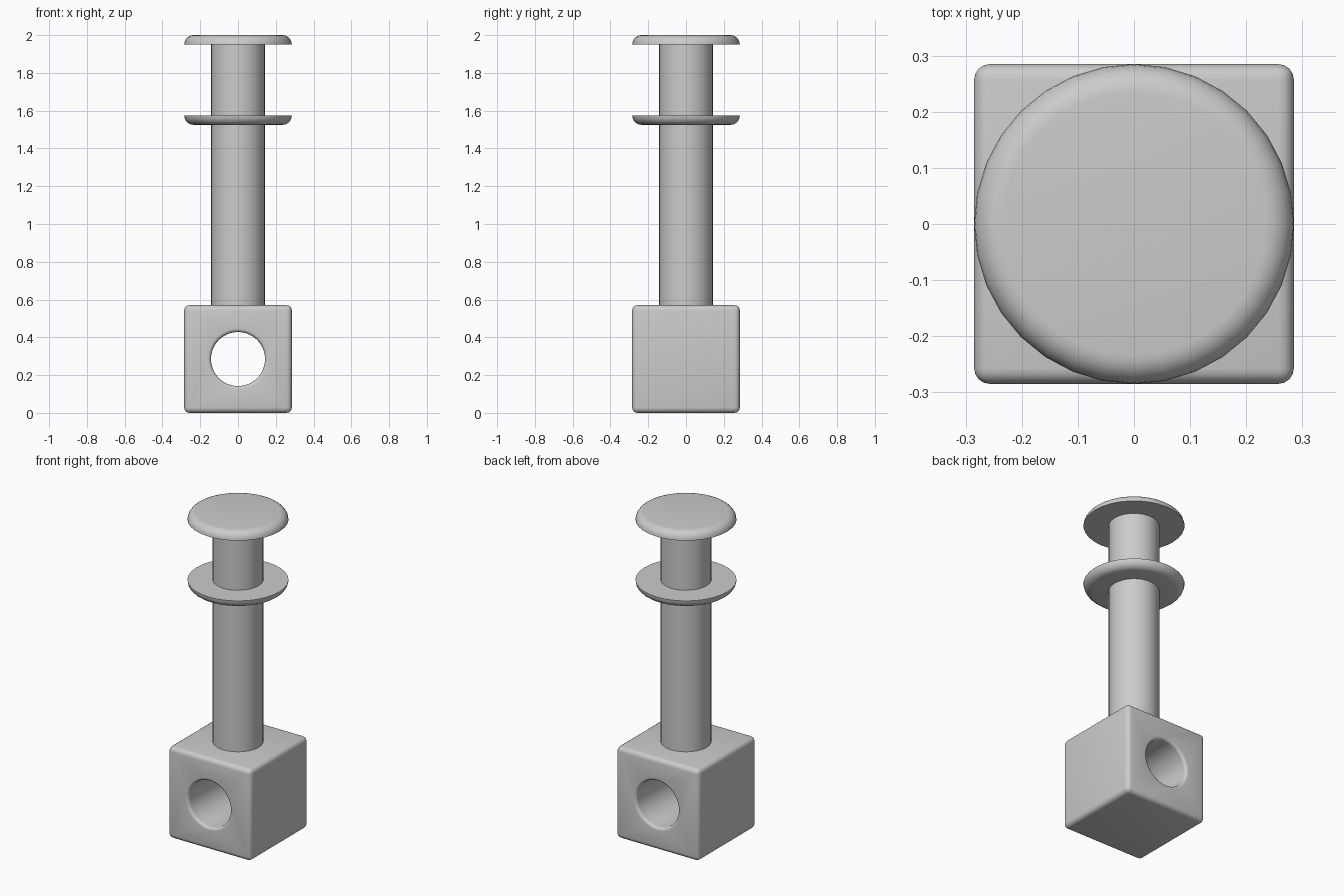
import bpy
import math
from mathutils import Matrix

cube = bpy.data.objects.get("Cube")
if cube:
    bpy.data.objects.remove(cube, do_unlink=True)

HALF = 0.285       # half width of the block and radius of the flanges
SHAFT = 0.143      # shaft radius
THICK = 0.05       # flange thickness
BLOCK_TOP = 2 * HALF

grey = bpy.data.materials.new("plain grey")
grey.use_nodes = True
colour = (0.6, 0.6, 0.6, 1)
grey.diffuse_color = colour
grey.node_tree.nodes["Principled BSDF"].inputs["Base Color"].default_value = colour


def arc(r, z, radius, start, end, steps=6):
    """Profile points on a circular arc, angles in degrees."""
    angles = [math.radians(start + (end - start) * i / steps) for i in range(steps + 1)]
    return [(r + radius * math.cos(a), z + radius * math.sin(a)) for a in angles]


def lathe(name, profile, sides=32):
    """Closed solid turned around z from (radius, height) points, bottom to top."""
    verts, faces = [], []
    for r, z in profile:
        for s in range(sides):
            a = math.tau * s / sides
            verts.append((r * math.cos(a), r * math.sin(a), z))
    for k in range(len(profile) - 1):
        for s in range(sides):
            t = (s + 1) % sides
            faces.append((k * sides + s, k * sides + t, (k + 1) * sides + t, (k + 1) * sides + s))
    faces.append(tuple(reversed(range(sides))))
    faces.append(tuple(range(len(verts) - sides, len(verts))))
    mesh = bpy.data.meshes.new(name)
    mesh.from_pydata(verts, [], faces)
    obj = bpy.data.objects.new(name, mesh)
    bpy.context.collection.objects.link(obj)
    mesh.materials.append(grey)
    return obj


def activate(obj):
    bpy.ops.object.select_all(action="DESELECT")
    obj.select_set(True)
    bpy.context.view_layer.objects.active = obj


def smooth(obj):
    activate(obj)
    bpy.ops.object.shade_smooth_by_angle(angle=math.radians(35))


# Shaft from the block up into the head
smooth(lathe("shaft", [(SHAFT, BLOCK_TOP - 0.02), (SHAFT, 1.97)]))

# Head: flat below, rounded above
smooth(lathe("head", arc(HALF - THICK, 2 - THICK, THICK, 0, 90)))

# Collar: rounded below, flat above
smooth(lathe("collar", arc(HALF - THICK, 1.525 + THICK, THICK, -90, 0)))

# Rounded block
bpy.ops.mesh.primitive_cube_add(size=BLOCK_TOP, location=(0, 0, HALF))
block = bpy.context.object
block.name = "base_block"
block.data.materials.append(grey)
bevel = block.modifiers.new("rounded edges", "BEVEL")
bevel.width = 0.028
bevel.segments = 4

# Cross hole with softly rounded rims at both ends
RIM = 0.018
wide = SHAFT + RIM
rim_top = arc(wide, HALF - RIM, RIM, 180, 90)
rim_bottom = [(r, -z) for r, z in reversed(rim_top)]
cutter = lathe("hole_cutter", [(wide, -HALF - 0.1)] + rim_bottom + rim_top + [(wide, HALF + 0.1)], 48)
cutter.data.transform(Matrix.Translation((0, 0, HALF)) @ Matrix.Rotation(math.pi / 2, 4, "X"))
cutter.hide_render = True
cut = block.modifiers.new("cross hole", "BOOLEAN")
cut.operation = "DIFFERENCE"
cut.solver = "EXACT"
cut.object = cutter

activate(block)
for mod in list(block.modifiers):
    bpy.ops.object.modifier_apply(modifier=mod.name)
bpy.data.objects.remove(cutter, do_unlink=True)
smooth(block)
